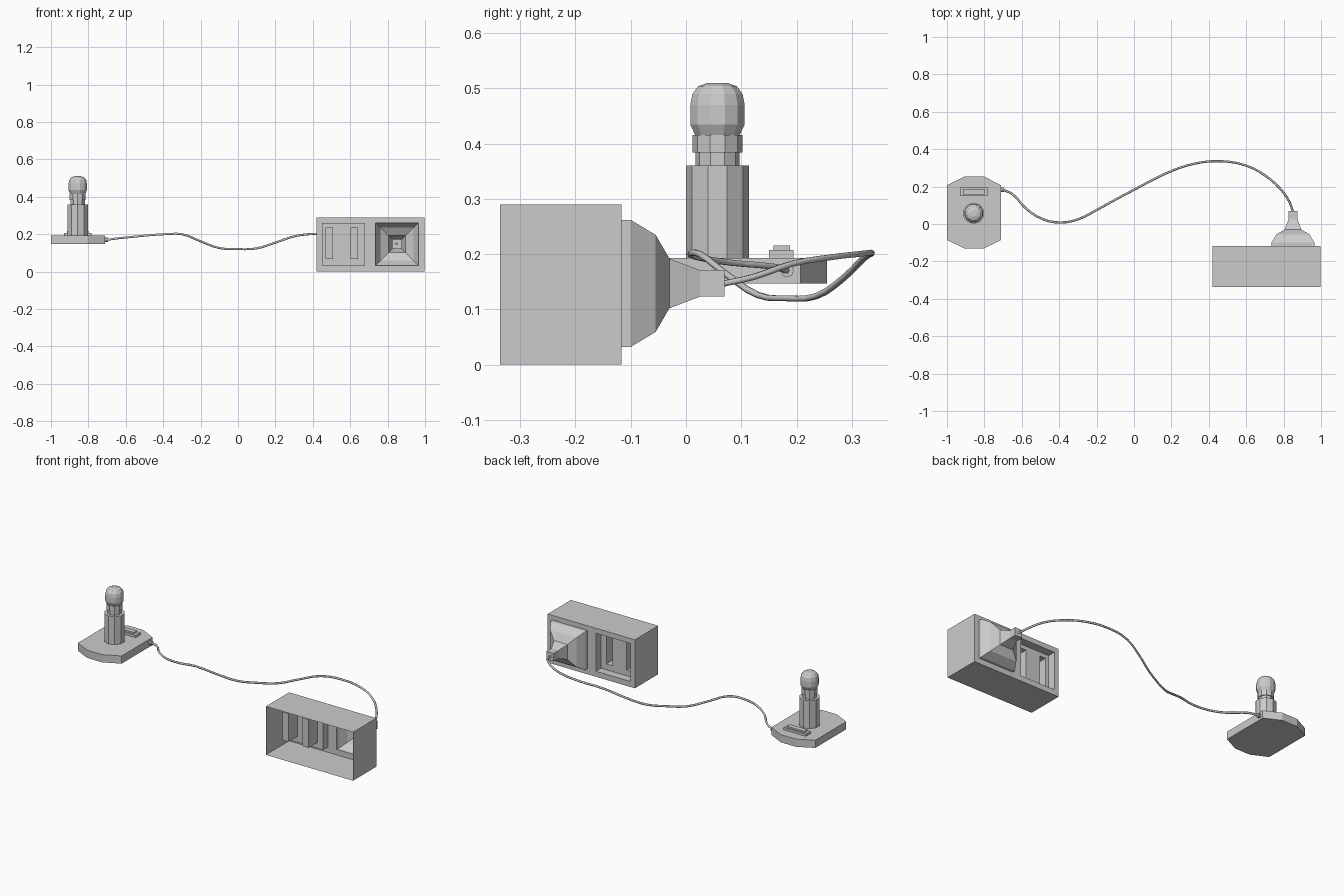
import bpy, bmesh, math
from mathutils import Vector

if "Cube" in bpy.data.objects:
    bpy.data.objects.remove(bpy.data.objects["Cube"])


def make(name, verts, faces):
    me = bpy.data.meshes.new(name)
    me.from_pydata(verts, [], faces)
    bm = bmesh.new()
    bm.from_mesh(me)
    bmesh.ops.remove_doubles(bm, verts=bm.verts, dist=1e-5)
    bmesh.ops.recalc_face_normals(bm, faces=bm.faces)
    bm.to_mesh(me)
    bm.free()
    ob = bpy.data.objects.new(name, me)
    bpy.context.collection.objects.link(ob)
    return ob


def loft(name, rings, cap_start=True, cap_end=True):
    n = len(rings[0])
    verts = [v for r in rings for v in r]
    faces = [(i * n + j, i * n + (j + 1) % n, (i + 1) * n + (j + 1) % n, (i + 1) * n + j)
             for i in range(len(rings) - 1) for j in range(n)]
    if cap_start:
        faces.append(tuple(range(n)))
    if cap_end:
        faces.append(tuple((len(rings) - 1) * n + j for j in range(n)))
    return make(name, verts, faces)


def rect_xz(x0, x1, z0, z1, y):
    return [(x0, y, z0), (x1, y, z0), (x1, y, z1), (x0, y, z1)]


def lathe(name, cx, cy, profile, sides, turn=0.5):
    rings = []
    for r, z in profile:
        rings.append([(cx + r * math.cos(2 * math.pi * (k + turn) / sides),
                       cy + r * math.sin(2 * math.pi * (k + turn) / sides), z) for k in range(sides)])
    return loft(name, rings)


def panel_with_holes(name, outer, holes, y):
    """Flat panel in the xz plane, cut into grid cells around rectangular holes."""
    xs = sorted({outer[0], outer[1], *[h[i] for h in holes for i in (0, 1)]})
    zs = sorted({outer[2], outer[3], *[h[i] for h in holes for i in (2, 3)]})
    verts, faces = [], []
    for a, b in zip(xs, xs[1:]):
        for c, d in zip(zs, zs[1:]):
            mx, mz = (a + b) / 2, (c + d) / 2
            if any(h[0] < mx < h[1] and h[2] < mz < h[3] for h in holes):
                continue
            faces.append(tuple(range(len(verts), len(verts) + 4)))
            verts += rect_xz(a, b, c, d, y)
    ob = make(name, verts, faces)
    bm = bmesh.new()
    bm.from_mesh(ob.data)
    bmesh.ops.dissolve_limit(bm, angle_limit=0.01, verts=bm.verts, edges=bm.edges)
    bm.to_mesh(ob.data)
    bm.free()


# Outlet box: open front, back wall with one recessed socket and the plug opening
box = (0.42, 0.997, 0.0, 0.29)
socket = (0.448, 0.678, 0.033, 0.26)
plug = (0.735, 0.965, 0.033, 0.26)
FRONT, BACK, RECESS, DEEP = -0.337, -0.117, -0.165, -0.25
slots = [(0.468, 0.508, 0.068, 0.237), (0.602, 0.642, 0.068, 0.237)]
loft("outlet_box", [rect_xz(*box, FRONT), rect_xz(*box, BACK)], False, False)
panel_with_holes("outlet_back_wall", box, [socket, plug], BACK)
loft("socket_recess_walls", [rect_xz(*socket, BACK), rect_xz(*socket, RECESS)], False, False)
panel_with_holes("socket_floor", socket, slots, RECESS)
for i, s in enumerate(slots):
    loft(f"prong_slot_{i + 1}", [rect_xz(*s, RECESS), rect_xz(*s, DEEP)], False, True)

# Tapered plug, hollow towards the box
px, pz = 0.85, 0.147
plug_profile = [(0.115, BACK), (0.115, -0.10), (0.088, -0.055), (0.045, -0.03), (0.024, 0.025), (0.024, 0.07)]
loft("plug", [rect_xz(px - h, px + h, pz - h, pz + h, y) for h, y in plug_profile], False, True)

# Night light base plate with clipped corners
outline = [(-1, -0.085), (-0.905, -0.132), (-0.805, -0.132), (-0.71, -0.085),
           (-0.71, 0.207), (-0.805, 0.255), (-0.905, 0.255), (-1, 0.207)]
loft("base_plate", [[(x, y, z) for x, y in outline] for z in (0.147, 0.193)])


def slab(name, x0, x1, y0, y1, z0, z1):
    loft(name, [[(x0, y0, z), (x1, y0, z), (x1, y1, z), (x0, y1, z)] for z in (z0, z1)])


# Switch
slab("switch_frame", -0.93, -0.782, 0.15, 0.195, 0.19, 0.207)
slab("switch_rocker", -0.915, -0.80, 0.158, 0.188, 0.205, 0.216)

# Post, neck, collar and bulb
cx, cy = -0.857, 0.057
lathe("post", cx, cy, [(0.057, 0.19), (0.057, 0.36)], 10)
lathe("neck", cx, cy, [(0.04, 0.355), (0.04, 0.388)], 10)
lathe("collar", cx, cy, [(0.045, 0.384), (0.045, 0.416)], 10)
lathe("bulb", cx, cy, [(0.041, 0.414), (0.051, 0.435), (0.051, 0.47), (0.047, 0.49),
                       (0.036, 0.504), (0.018, 0.51)], 12)

# Cable grommet on the base plate side
ring = [(0.183 + 0.012 * math.cos(k * math.pi / 4), 0.17 + 0.012 * math.sin(k * math.pi / 4)) for k in range(8)]
loft("cable_grommet", [[(x, y, z) for y, z in ring] for x in (-0.712, -0.695)])

# Cable
path = [(-0.70, 0.183, 0.17), (-0.65, 0.16, 0.177), (-0.58, 0.085, 0.184), (-0.49, 0.027, 0.193),
        (-0.39, 0.008, 0.2), (-0.30, 0.025, 0.2), (-0.2, 0.075, 0.162), (-0.1, 0.13, 0.126), (0.0, 0.183, 0.12),
        (0.1, 0.236, 0.124), (0.2, 0.283, 0.155), (0.32, 0.322, 0.193), (0.46, 0.336, 0.202),
        (0.6, 0.312, 0.2), (0.7, 0.26, 0.194), (0.78, 0.19, 0.182), (0.83, 0.12, 0.158), (0.85, 0.065, 0.146)]
cu = bpy.data.curves.new("cable", 'CURVE')
cu.dimensions = '3D'
cu.bevel_depth = 0.006
cu.bevel_resolution = 1
cu.resolution_u = 3
cu.use_fill_caps = True
sp = cu.splines.new('BEZIER')
sp.bezier_points.add(len(path) - 1)
for bp, p in zip(sp.bezier_points, path):
    bp.co = Vector(p)
    bp.handle_left_type = bp.handle_right_type = 'AUTO'
bpy.context.collection.objects.link(bpy.data.objects.new("cable", cu))
